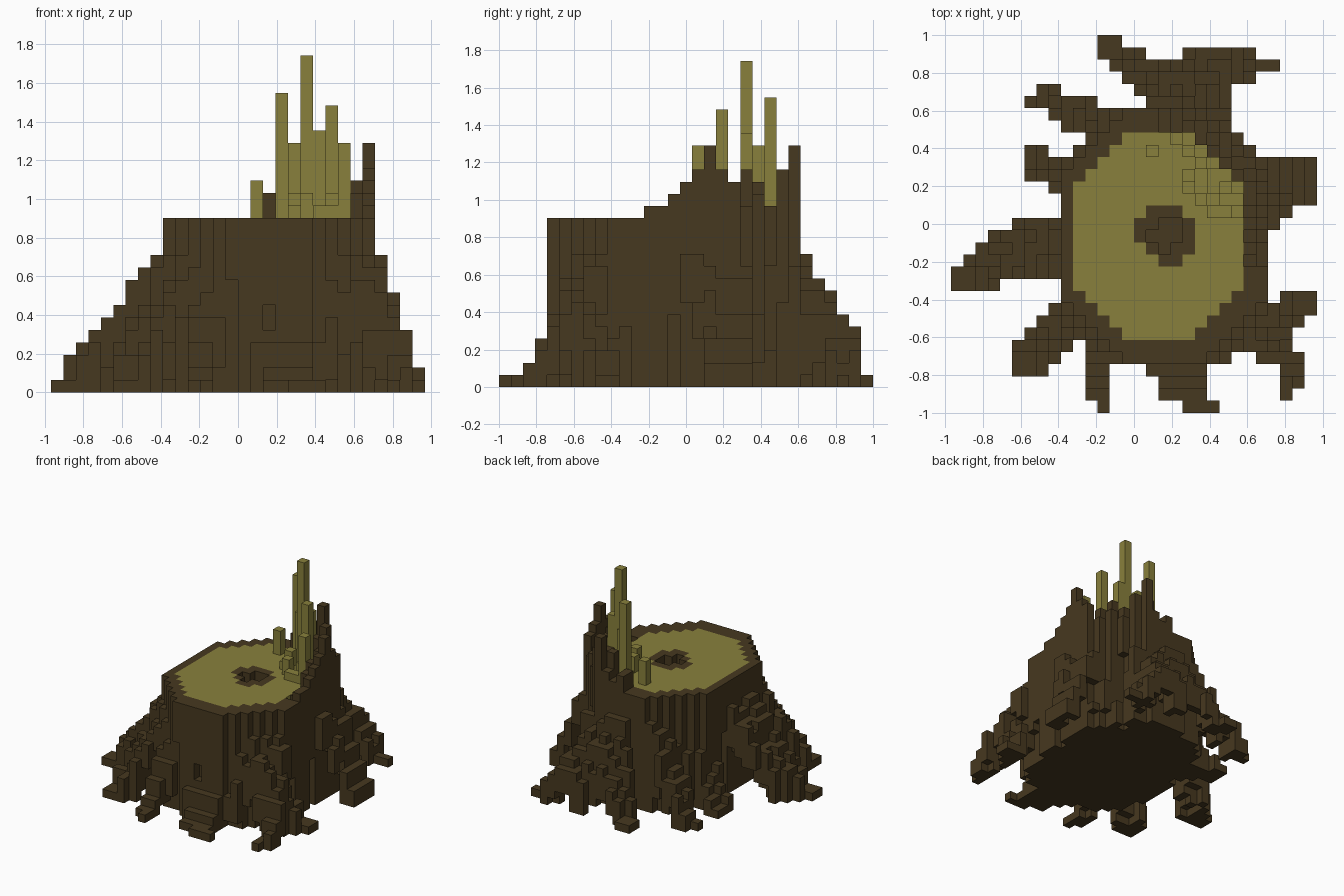
import bpy
import bmesh
import random
from mathutils import Vector

random.seed(4)
CELL = 2 / 31
TOP = 14
HALF_WIDTH = 15
HALF_DEPTH = 15.5

if "Cube" in bpy.data.objects:
    bpy.data.objects.remove(bpy.data.objects["Cube"], do_unlink=True)


def make_material(name, colour):
    mat = bpy.data.materials.new(name)
    mat.use_nodes = True
    mat.diffuse_color = colour
    shader = mat.node_tree.nodes["Principled BSDF"]
    shader.inputs["Base Color"].default_value = colour
    return mat


bark = make_material("dark_bark", (0.062, 0.04, 0.014, 1))
wood = make_material("pale_wood", (0.25, 0.217, 0.045, 1))

cells = {}  # grid position -> name of the part that fills it


def fill_column(part, i, j, low, high):
    for k in range(low, high):
        cells.setdefault((i, j, k), part)


def octagon(i, j, centre, radius):
    """Distances to the straight sides and to the cut corners; the edge is at one."""
    u = abs(i + 0.5 - centre[0]) / radius[0]
    v = abs(j + 0.5 - centre[1]) / radius[1]
    return max(u, v), (u + v) / 1.42


def trunk_outline(i, j):
    return octagon(i, j, (17.5, 14.5), (8.5, 10.5))


def cut_outline(i, j):
    return max(octagon(i, j, (17, 14.5), (7, 8.5)))


def flare_height(i, j):
    """Highest the spreading foot may be, sloping down to each side of the grid."""
    right = 1.2 * i + 1.8
    left = 3 * (29 - i) + 2
    front = j * j / 3 + 1
    back = 1.5 * (30 - j) + 3.6
    return int(min(right, left, front, back, 11))


# Torn bark strips that break the climbing rim: row -> height
STRIPS = {17: 20, 19: 17, 21: 19, 22: 17, 24: 20}


def rim_height(i, j):
    """The bark rim is level, but climbs in torn strips at the back left."""
    if i < 17 or j < 12:
        return TOP
    if i == 17:
        return TOP + 2
    height = STRIPS.get(j, min(18, max(15, j + 2)))
    if i == 25 or (i, j) == (20, 24):
        return height
    return min(18, height) - random.choice((0, 1, 2, 3))


# Tall pale splinters left standing: column -> height
SPLINTERS = {(18, 22): 24, (20, 20): 27, (22, 18): 23, (23, 16): 20,
             (16, 21): 17, (19, 21): 20, (21, 20): 21, (23, 19): 18}


def build_heartwood(i, j):
    """Pale cut face around a dark hollow core."""
    du, dv = abs(i - 17.3), abs(j - 14.2)
    if du + dv <= 1.6:
        fill_column("trunk", i, j, 0, 7)
        return
    if max(du, dv) <= 2.4 and du + dv <= 3.2:
        fill_column("trunk", i, j, 0, TOP)
        return
    fill_column("trunk", i, j, 0, TOP - 1)
    top = TOP
    if i > 18 and j > TOP and i + j > 36:
        top += random.choice((0, 0, 1, 1, 2))
    fill_column("cut_face", i, j, TOP - 1, top)
    fill_column("splinters", i, j, top, SPLINTERS.get((i, j), top))


def build_bark(i, j):
    """Bark wall with grooves, and ridges filling its cut corners."""
    flat, corner = trunk_outline(i, j)
    edge = max(flat, corner)
    if edge <= 1:
        grooved = edge > 0.92 and random.random() < 0.3
        low = random.randint(4, 10) if grooved else 0
        fill_column("trunk", i, j, low, rim_height(i, j))
    elif flat <= 1 and corner <= 1.1:
        ridge = min(flare_height(i, j), random.randint(3, 11))
        fill_column("bark_ridges", i, j, random.choice((0, 0, 1, 2)), ridge)


grid = [(i, j) for i in range(2 * HALF_WIDTH) for j in range(int(2 * HALF_DEPTH))]
for i, j in grid:
    if cut_outline(i, j) <= 1:
        build_heartwood(i, j)
    else:
        build_bark(i, j)


def build_root(name, tip_radius, base_radius, *path):
    """Sweep a widening square brush from the tip of a root to the trunk."""
    points = [Vector(p) for p in path]
    spans = list(zip(points, points[1:]))
    total = sum((b - a).length for a, b in spans)
    footprint = set()
    travelled = 0
    for a, b in spans:
        length = (b - a).length
        steps = int(length * 4)
        for step in range(steps + 1):
            t = step / steps
            x, y = a.lerp(b, t)
            grow = (travelled + t * length) / total
            radius = tip_radius + grow * (base_radius - tip_radius) + 0.01
            footprint.update((i, j) for i, j in grid
                             if max(abs(i + 0.5 - x), abs(j + 0.5 - y)) < radius)
        travelled += length
    slope = 1.2 + 0.7 * tip_radius
    for i, j in sorted(footprint):
        distance = (Vector((i + 0.5, j + 0.5)) - points[0]).length
        high = min(flare_height(i, j), max(1, round(slope * distance)))
        if high > 4:
            high -= random.choice((0, 0, 0, 1, 1))
        # Away from the trunk, a root arches off the ground behind its tip
        arched = max(trunk_outline(i, j)) > 1.05
        low = max(0, high - random.randint(3, 5)) if arched else 0
        fill_column(name, i, j, low, high)


# Roots, each from its tip inwards
build_root("right_root", 1, 2.5, (1, 11), (5.5, 13), (9, 13.5))
build_root("right_back_root", 0.8, 1.5, (6.6, 20.8), (8, 20), (11, 18.5))
build_root("back_right_root", 0.6, 1.6, (6.5, 25.5), (8, 26), (10, 24.5), (14, 23.5))
build_root("back_root", 1, 1.3, (13, 30), (14, 29), (15.5, 28), (18, 26))
build_root("back_left_root", 0.6, 3, (26, 28.5), (21.5, 28.5), (19.5, 25), (19, 23))
build_root("left_root", 1.5, 2.5, (30.5, 19.5), (28, 19.5), (24, 17.5))
build_root("left_front_root", 1, 1.6, (29, 9), (27, 7.5), (24, 6.5))
build_root("front_left_root", 0.6, 1.5, (27.5, 1.6), (28, 4), (25, 7))
build_root("front_root", 0.6, 2, (21, 0.6), (18.5, 3), (18.5, 5))
build_root("front_right_root", 0.6, 1.1, (12.5, 0.6), (12, 3), (12, 6))
build_root("right_front_root", 1, 1.6, (6, 4), (8, 6), (9.5, 7.5))


def build_mesh(part, material):
    """Make one object from the exposed cube sides of a part."""
    bm = bmesh.new()
    verts = {}

    def corner_vert(p):
        if p not in verts:
            x, y, z = p
            verts[p] = bm.verts.new(Vector((x - HALF_WIDTH, y - HALF_DEPTH, z)) * CELL)
        return verts[p]

    for cell in [c for c, owner in cells.items() if owner == part]:
        for axis in range(3):
            for side in (0, 1):
                beside = list(cell)
                beside[axis] += 2 * side - 1
                if tuple(beside) in cells:
                    continue
                ring = []
                for across, along in ((0, 0), (1, 0), (1, 1), (0, 1)):
                    p = list(cell)
                    p[axis] += side
                    p[(axis + 1) % 3] += across
                    p[(axis + 2) % 3] += along
                    ring.append(corner_vert(tuple(p)))
                bm.faces.new(ring if side else ring[::-1])
    mesh = bpy.data.meshes.new(part)
    bm.to_mesh(mesh)
    bm.free()
    mesh.materials.append(material)
    bpy.context.collection.objects.link(bpy.data.objects.new(part, mesh))


for part in sorted(set(cells.values())):
    build_mesh(part, wood if part in ("cut_face", "splinters") else bark)
